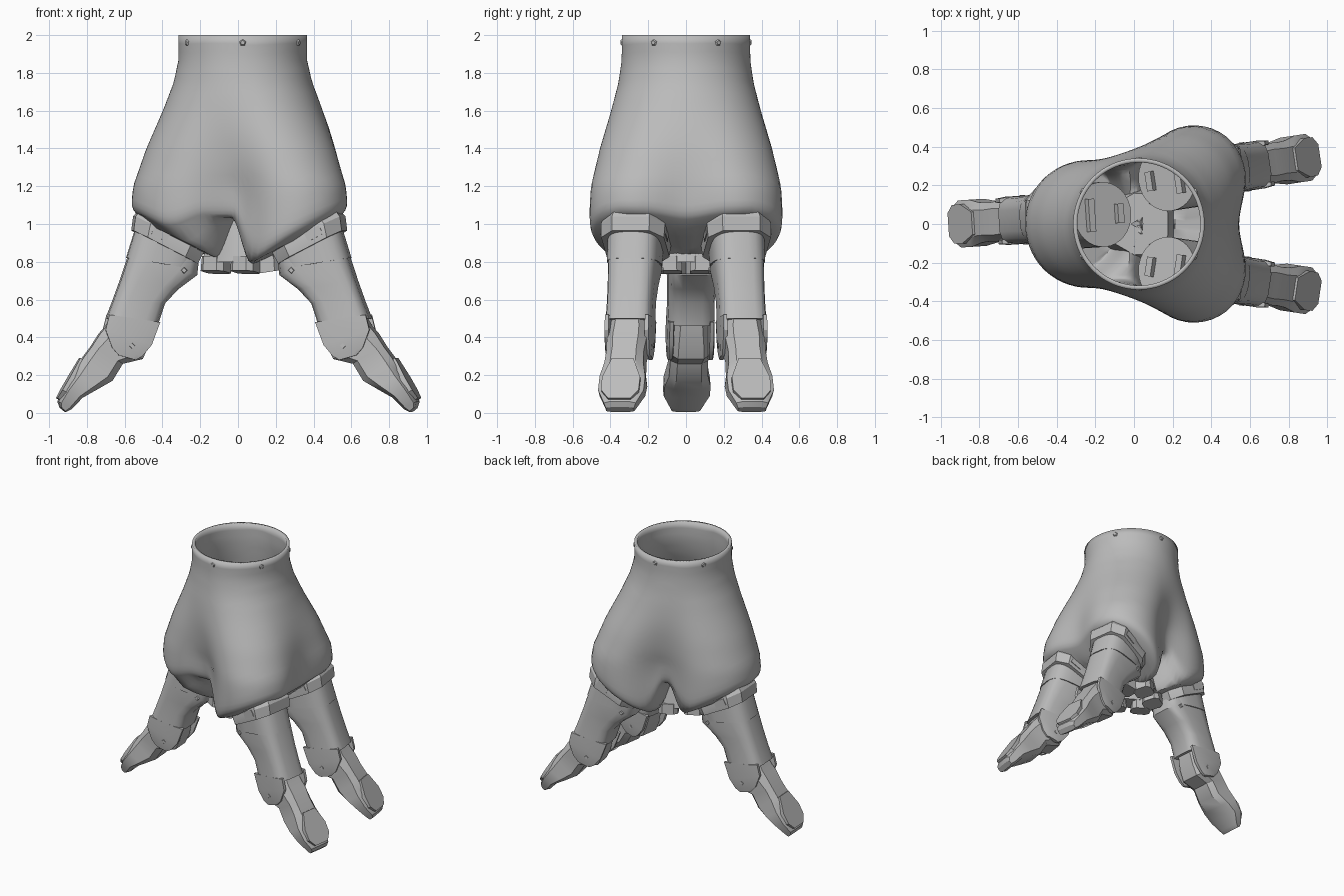
import bpy, bmesh, math
from mathutils import Matrix, Vector

if "Cube" in bpy.data.objects:
    bpy.data.objects.remove(bpy.data.objects["Cube"])

grey = bpy.data.materials.new("plain_grey")
grey.use_nodes = True
COL = (0.5, 0.5, 0.5, 1)
grey.diffuse_color = COL
grey.node_tree.nodes["Principled BSDF"].inputs["Base Color"].default_value = COL

CX = 0.025   # axis of the shell in x


def frame(x, y, yaw):
    return Matrix.Translation((x, y, 0)) @ Matrix.Rotation(math.radians(yaw), 4, 'Z')


# Finger frames: local x points outward, y sideways, z up
FINGERS = {"right": frame(0, 0.06, 183.8),
           "left_back": frame(0.01, 0.21, 8.6),
           "left_front": frame(0.01, -0.21, -8.6)}


def finish(name, bm, mat=None, angle=30):
    if mat:
        bm.transform(mat)
    bmesh.ops.recalc_face_normals(bm, faces=bm.faces)
    me = bpy.data.meshes.new(name)
    bm.to_mesh(me)
    bm.free()
    me.materials.append(grey)
    ob = bpy.data.objects.new(name, me)
    bpy.context.collection.objects.link(ob)
    bpy.ops.object.select_all(action='DESELECT')
    ob.select_set(True)
    bpy.context.view_layer.objects.active = ob
    bpy.ops.object.shade_smooth_by_angle(angle=math.radians(angle))
    return ob


def skin(bm, rings, caps=(True, True)):
    """Join rings of points with quads and close the ends asked for."""
    rows = [[bm.verts.new(p) for p in ring] for ring in rings]
    n = len(rows[0])
    for a, b in zip(rows, rows[1:]):
        for i in range(n):
            j = (i + 1) % n
            bm.faces.new((a[i], a[j], b[j], b[i]))
    for want, row in zip(caps, (rows[0], rows[-1])):
        if want:
            bm.faces.new(row)


def loft(name, sections, mat, sides=8, power=0.6, angle=30):
    """Sections run from an outer to an inner (x, z) point with a half width."""
    rings = []
    for ox, oz, ix, iz, w in sections:
        o, i = Vector((ox, 0, oz)), Vector((ix, 0, iz))
        mid, half, ring = (o + i) / 2, (o - i) / 2, []
        top = math.cos(math.pi / sides) ** power
        for k in range(sides):
            a = 2 * math.pi * (k + 0.5) / sides
            c, s = math.cos(a), math.sin(a)
            u = math.copysign(abs(c) ** power, c) / top
            v = math.copysign(abs(s) ** power, s) / top
            ring.append(mid + half * u + Vector((0, w * v, 0)))
        rings.append(ring)
    bm = bmesh.new()
    skin(bm, rings)
    return finish(name, bm, mat, angle)


def rod(name, pos, axis, r1, r2, depth, mat, sides=6):
    bm = bmesh.new()
    bmesh.ops.create_cone(bm, cap_ends=True, segments=sides, radius1=r1, radius2=r2, depth=depth)
    turn = Vector(axis).to_track_quat('Z', 'Y').to_matrix().to_4x4()
    return finish(name, bm, mat @ Matrix.Translation(pos) @ turn)


def box(name, pos, size, mat, tilt=0):
    bm = bmesh.new()
    bmesh.ops.create_cube(bm, size=1)
    bmesh.ops.scale(bm, vec=size, verts=bm.verts)
    return finish(name, bm, mat @ Matrix.Translation(pos) @ Matrix.Rotation(tilt, 4, 'Y'))


# Shell: a round neck that swells into three blended lobes
def smooth(x):
    x = min(1, max(0, x))
    return x * x * (3 - 2 * x)


def swell(z):
    pts = [(1.1, 1), (1.2, 0.96), (1.4, 0.68), (1.6, 0.33), (1.75, 0.1), (1.87, 0), (2, 0)]
    for (a, ta), (b, tb) in zip(pts, pts[1:]):
        if z <= b:
            return ta + (tb - ta) * max(0, z - a) / (b - a)
    return 0


LOBES = [(-0.235, 0, 0.33), (0.31, 0.24, 0.27), (0.31, -0.24, 0.27)]


def outline(ang, t):
    k = 0.26 * t + 1e-5

    def dist(r):
        p = Vector((CX + r * math.cos(ang), r * math.sin(ang)))
        d = None
        for x, y, rad in LOBES:
            c = Vector((CX + (x - CX) * t, y * t))
            e = (p - c).length - (0.34 + (rad - 0.34) * t)
            d = e if d is None else min(d, e) - max(k - abs(d - e), 0) ** 2 / (4 * k)
        return d
    lo, hi = 0.0, 1.0
    for _ in range(26):
        m = (lo + hi) / 2
        lo, hi = (m, hi) if dist(m) < 0 else (lo, m)
    return lo


def underside(x, y):
    drops = []
    for m in FINGERS.values():
        q = m.inverted() @ Vector((x, y, 0))
        f = smooth((0.41 - math.hypot(q.x - 0.37, q.y)) / 0.11)
        drops.append(0.5 * max(0, 0.56 - q.x) * f)
    return 1.04 - max(drops)


SEG = 96
ANGLES = [2 * math.pi * i / SEG for i in range(SEG)]
rings = []
wall = [1 - i / 22 for i in range(21)] + [0.06, 0.035, 0.015, 0.0]
inset = {0.06: 0.995, 0.035: 0.98, 0.015: 0.955, 0.0: 0.92}
for v in wall:
    ring = []
    for a in ANGLES:
        full = outline(a, 1)
        zb = underside(CX + full * math.cos(a), full * math.sin(a))
        z = zb + (2 - zb) * v
        r = outline(a, swell(z)) * inset.get(v, 1)
        ring.append((CX + r * math.cos(a), r * math.sin(a), z))
    rings.append(ring)
for s in (0.84, 0.72, 0.6, 0.48, 0.36, 0.24, 0.12, 0.03):
    ring = []
    for a in ANGLES:
        r = outline(a, 1) * s
        x, y = CX + r * math.cos(a), r * math.sin(a)
        ring.append((x, y, underside(x, y) - 0.005))
    rings.append(ring)
bm = bmesh.new()
skin(bm, rings, (False, True))
shell = finish("shell", bm, angle=50)
solid = shell.modifiers.new("wall", 'SOLIDIFY')
solid.thickness = 0.022
solid.offset = -1

# Bolts around the neck
for i in range(6):
    a = math.radians(30 + 60 * i)
    d = Vector((math.cos(a), math.sin(a), 0))
    rod("neck_bolt", Vector((CX, 0, 1.96)) + d * 0.333, d, 0.036, 0.012, 0.028, Matrix(), 5)

# Palm: three bridges between the fingers, each ending in two feet
for i in range(3):
    m = frame(CX, 0, 120 * i)
    loft("palm_bridge", [(0.15, 1.05, 0.02, 1.05, 0.10), (0.17, 0.93, 0.02, 0.93, 0.125),
                         (0.19, 0.80, 0.06, 0.80, 0.155)], m)
    for s in (-1, 1):
        foot = m @ Matrix.Translation((0, s * 0.09, 0))
        loft("palm_foot", [(0.19, 0.83, 0.06, 0.83, 0.065), (0.195, 0.755, 0.065, 0.735, 0.07)], foot)

# Fingers
AXIS = Vector((0.48, 0, -0.88))
TILT = math.atan2(-0.48, 0.88)
for side, m in FINGERS.items():
    # Drive housing inside the shell, with two ribs on its cap
    rod(side + "_drive", (0.265, 0, 1.115), AXIS, 0.168, 0.168, 0.43, m, 32)
    for off, length in ((-0.09, 0.1), (0.08, 0.17)):
        p = Vector((0.16, 0, 1.31)) + Vector((0.88, 0, 0.48)) * off
        box(side + "_drive_rib", p, (0.035, length, 0.06), m, TILT)
    # Collar and sleeve
    loft(side + "_collar", [(0.53, 1.065, 0.175, 0.88, 0.16), (0.55, 1.04, 0.185, 0.855, 0.172),
                            (0.56, 0.965, 0.22, 0.79, 0.168)], m)
    loft(side + "_sleeve", [(0.53, 1.02, 0.2, 0.87, 0.142), (0.592, 0.82, 0.24, 0.76, 0.14)],
         m, 24, 0.65, 35)
    # Upper link
    loft(side + "_upper_link", [(0.56, 0.90, 0.21, 0.82, 0.13), (0.585, 0.82, 0.22, 0.73, 0.132),
                                (0.625, 0.70, 0.32, 0.655, 0.125), (0.665, 0.59, 0.39, 0.58, 0.122),
                                (0.70, 0.50, 0.43, 0.46, 0.124)],
         m, 16, 0.5, 35)
    # Cheeks that hold the lower link
    for s in (-1, 1):
        cheek = m @ Matrix.Translation((0, s * 0.107, 0))
        loft(side + "_cheek", [(0.69, 0.52, 0.42, 0.48, 0.017), (0.71, 0.44, 0.465, 0.36, 0.018),
                               (0.675, 0.345, 0.515, 0.30, 0.017), (0.64, 0.305, 0.55, 0.28, 0.014)], cheek)
    # Lower link, flaring into the fingertip
    loft(side + "_lower_link", [(0.66, 0.53, 0.45, 0.46, 0.09), (0.70, 0.46, 0.475, 0.36, 0.102),
                                (0.735, 0.42, 0.51, 0.285, 0.106), (0.78, 0.35, 0.615, 0.26, 0.10),
                                (0.825, 0.29, 0.67, 0.17, 0.104),
                                (0.87, 0.21, 0.75, 0.125, 0.122), (0.92, 0.13, 0.83, 0.08, 0.122),
                                (0.955, 0.06, 0.885, 0.02, 0.085), (0.945, 0.03, 0.915, 0.005, 0.075)],
         m, 8, 0.5)
    # Six-sided fingertip plate
    bm = bmesh.new()
    along, out = Vector((0.5, 0, -0.866)), Vector((0.866, 0, 0.5))
    plate = [(-0.115, 0.058), (0.0, 0.102), (0.08, 0.1), (0.13, 0.06)]
    plate += [(u, -w) for u, w in reversed(plate)]
    skin(bm, [[Vector((0.887, 0, 0.185)) + along * u + out * h + Vector((0, w, 0)) for u, w in plate]
              for h in (-0.03, 0.012)])
    finish(side + "_tip_plate", bm, m)
    # Joint pins and collar lugs on both flanks
    for s in (-1, 1):
        rod(side + "_knuckle_pin", (0.57, s * 0.12, 0.355), (0, s, 0), 0.02, 0.014, 0.016, m, 4)
        rod(side + "_root_pin", (0.295, s * 0.128, 0.755), (0, s, 0), 0.02, 0.014, 0.016, m, 4)
        box(side + "_collar_lug", (0.42, s * 0.16, 0.95), (0.09, 0.03, 0.05), m, TILT)
